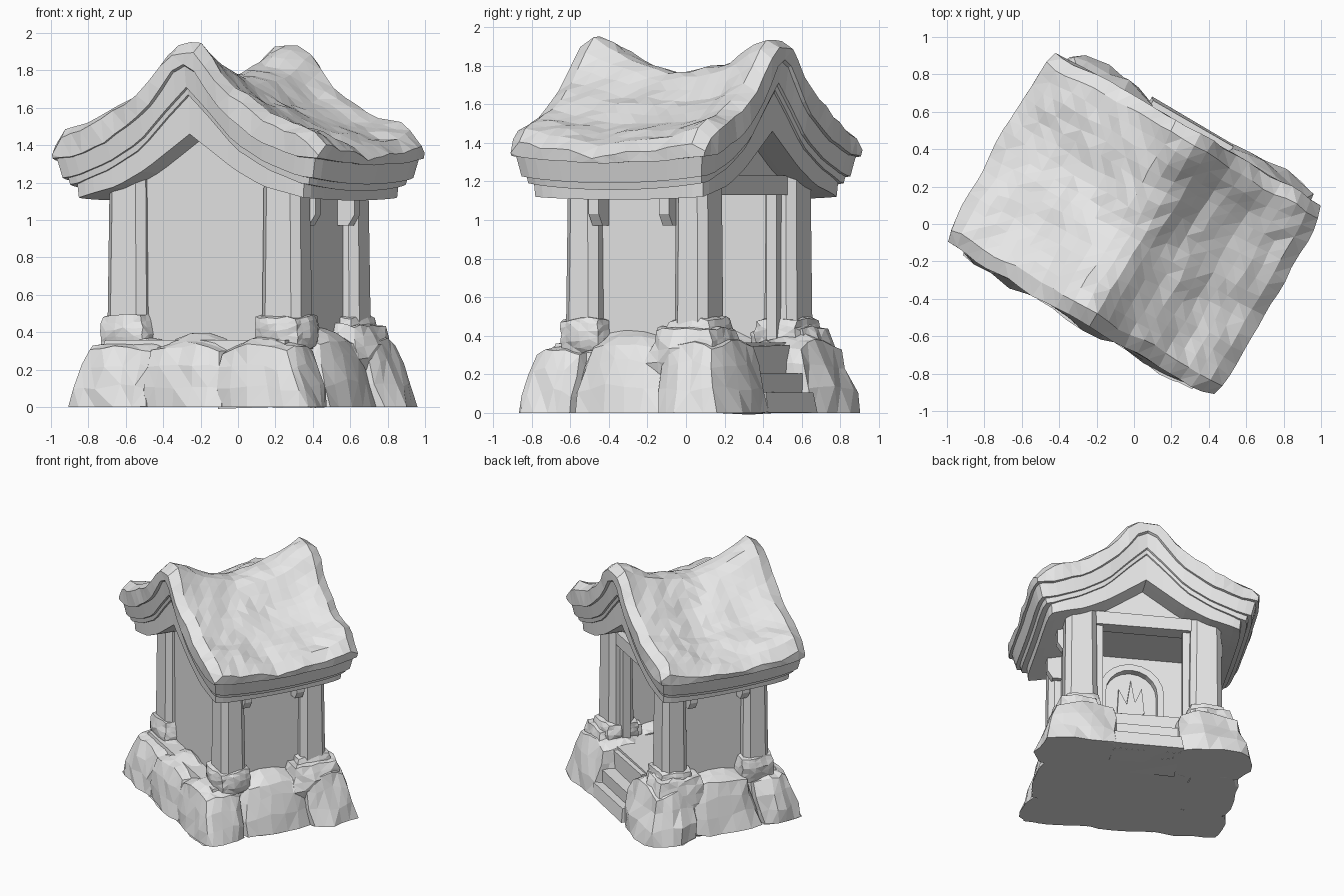
import bpy, bmesh, math, random
from mathutils import Matrix, Vector, noise

random.seed(4)
if "Cube" in bpy.data.objects:
    bpy.data.objects.remove(bpy.data.objects["Cube"])

stone_grey = bpy.data.materials.new("stone_grey")
stone_grey.use_nodes = True
stone_grey.diffuse_color = (0.8, 0.8, 0.8, 1)
stone_grey.node_tree.nodes["Principled BSDF"].inputs["Base Color"].default_value = (0.8, 0.8, 0.8, 1)

# The whole shrine is turned on its base; parts are built square to its own axes
TURN = Matrix.Rotation(math.radians(-30), 4, 'Z')


def finish(name, bm):
    bmesh.ops.recalc_face_normals(bm, faces=bm.faces)
    bm.transform(TURN)
    mesh = bpy.data.meshes.new(name)
    bm.to_mesh(mesh)
    bm.free()
    mesh.materials.append(stone_grey)
    obj = bpy.data.objects.new(name, mesh)
    bpy.context.collection.objects.link(obj)
    return obj


def curve(points):
    """Piecewise linear height over distance from the ridge."""
    def height(x):
        x = abs(x)
        for (a, h), (b, k) in zip(points, points[1:]):
            if x <= b:
                return h + (k - h) * (x - a) / (b - a)
        return points[-1][1]
    return height


def box(name, centre, size, taper=1.0, wobble=0.0, chamfer=0.0):
    bm = bmesh.new()
    bmesh.ops.create_cube(bm, size=1)
    for v in bm.verts:
        s = taper if v.co.z > 0 else 1
        v.co = Vector((v.co.x * size[0] * s, v.co.y * size[1] * s, v.co.z * size[2])) + Vector(centre)
        v.co += Vector([random.uniform(-wobble, wobble) for _ in range(3)])
    if chamfer:
        upright = [e for e in bm.edges if abs(e.verts[0].co.z - e.verts[1].co.z) > size[2] / 2]
        bmesh.ops.bevel(bm, geom=upright, offset=chamfer, segments=1, affect='EDGES')
    return finish(name, bm)


def prism(name, outline, y0, y1):
    bm = bmesh.new()
    face = bm.faces.new([bm.verts.new((x, y0, z)) for x, z in outline])
    out = bmesh.ops.extrude_face_region(bm, geom=[face])["geom"]
    for v in out:
        if isinstance(v, bmesh.types.BMVert):
            v.co.y = y1
    return finish(name, bm)


def rock(name, centre, half, rough=0.03, lean=0.0):
    """Rounded boulder; lean draws it towards the shrine's middle with height."""
    bm = bmesh.new()
    bmesh.ops.create_cube(bm, size=2)
    bmesh.ops.subdivide_edges(bm, edges=bm.edges[:], cuts=4, use_grid_fill=True)
    for v in bm.verts:
        p = v.co.lerp(v.co.normalized() * 1.2, 0.5)
        p = Vector((p.x * half[0], p.y * half[1], p.z * half[2])) + Vector(centre)
        p += noise.noise_vector(p * 6) * rough
        p += Vector([random.uniform(-1, 1) for _ in range(3)]) * rough * 0.3
        p.z = max(p.z, 0)
        p.xy *= 1 - lean * p.z
        v.co = p
    bmesh.ops.triangulate(bm, faces=[f for f in bm.faces if f.calc_center_median().z > 0.01])
    return finish(name, bm)


def slab(name, hx, hy, top, bottom, foot=1.0, rough=0.0, nx=24, ny=16):
    """Closed roof layer between two height functions of x and t (-1..1 along the ridge)."""
    bm = bmesh.new()
    grids = []
    for fn, amount, shrink in ((top, rough, 1), (bottom, rough * 0.3, foot)):
        grid = []
        for i in range(nx + 1):
            row = []
            for j in range(ny + 1):
                s, t = 2 * i / nx - 1, 2 * j / ny - 1
                corner = (1 - 0.03 * (s * t) ** 8) * shrink
                p = Vector((s * hx * corner, t * hy * corner, fn(s * hx, t)))
                p += noise.noise_vector(p * 5) * amount
                p.z += random.uniform(-0.3, 0.3) * amount
                row.append(bm.verts.new(p))
            grid.append(row)
        grids.append(grid)
    for g in grids:
        for i in range(nx):
            for j in range(ny):
                bm.faces.new((g[i][j], g[i + 1][j], g[i + 1][j + 1], g[i][j + 1]))
    a, b = grids
    for i in range(nx):
        for j in (0, ny):
            bm.faces.new((a[i][j], a[i + 1][j], b[i + 1][j], b[i][j]))
    for j in range(ny):
        for i in (0, nx):
            bm.faces.new((a[i][j], a[i][j + 1], b[i][j + 1], b[i][j]))
    if rough:
        bmesh.ops.triangulate(bm, faces=bm.faces[:])
    return finish(name, bm)


# Roof: sagging thatch with upturned ends over three stepped trim boards
ridge_end = curve([(0, 1.955), (0.09, 1.94), (0.16, 1.86), (0.27, 1.73), (0.5, 1.58), (0.72, 1.515), (0.84, 1.475)])
ridge_mid = curve([(0, 1.775), (0.08, 1.765), (0.16, 1.715), (0.27, 1.63), (0.5, 1.49), (0.72, 1.42), (0.84, 1.4)])
under = curve([(0, 1.83), (0.08, 1.79), (0.15, 1.69), (0.24, 1.58), (0.47, 1.42), (0.7, 1.34), (0.84, 1.33)])
board = curve([(0, 1.71), (0.12, 1.6), (0.3, 1.42), (0.5, 1.31), (0.72, 1.235), (0.84, 1.225)])
soffit = curve([(0, 1.46), (0.28, 1.27), (0.46, 1.18), (0.72, 1.12)])


def sag(x, t):
    return (0.035 + 0.12 * max(0, 1 - abs(x) / 0.4)) * (1 - t * t)


def thatch_top(x, t):
    w = min(1, abs(t) * 1.15) ** 2
    roll = 0.055 * abs(t) ** 16 + 0.06 * (abs(x) / 0.84) ** 16
    return ridge_mid(x) * (1 - w) + ridge_end(x) * w - roll


def lowered(profile, drop):
    return lambda x, t: profile(x) - drop - sag(x, t)


slab("thatch_roof", 0.845, 0.595, thatch_top, lowered(under, 0), 0.995, 0.025)
slab("upper_trim", 0.825, 0.575, lowered(under, -0.01), lowered(board, 0), 0.965)
slab("middle_trim", 0.775, 0.545, lowered(board, -0.02), lowered(board, 0.04), 0.98)
slab("lower_trim", 0.725, 0.525, lowered(board, 0), lambda x, t: soffit(x) - 0.015 * (1 - t * t), 0.985)

# Stone base: solid core, then boulders leaning in around it
box("base_core", (0, -0.03, 0.18), (1.26, 0.98, 0.36), 0.88)
LEAN = 0.32
for x in (-0.47, 0, 0.47):
    rock("front_base_stone", (x, -0.44, 0.04), (0.265, 0.175, 0.31), 0.03, LEAN)
for side in (-1, 1):
    rock("side_base_stone", (side * 0.55, 0, 0.06), (0.18, 0.27, 0.34), 0.03, LEAN)
    rock("back_base_stone", (side * 0.5, 0.44, 0.06), (0.27, 0.2, 0.33), 0.03, LEAN)
    rock("stair_boulder", (side * 0.52, 0.35, 0.29), (0.16, 0.2, 0.165), 0.03, 0.1)

# Stairs up to the open side
for top, front in ((0.11, 0.63), (0.21, 0.56), (0.35, 0.47)):
    box("stair_step", (0, front - 0.12, top / 2), (0.5, 0.24, top), 1, 0.01)

# Chamfered corner pillars on stone collars
for sx in (-1, 1):
    for px, py in ((0.475, -0.3), (0.46, 0.345)):
        box("corner_pillar", (sx * px, py, 0.78), (0.245, 0.2, 0.94), 0.92, 0.004, 0.04)
        rock("pillar_collar", (sx * px, py, 0.4), (0.14, 0.135, 0.095), 0.02)

# Walls, gables, floor and ceiling
gable = [(-0.45, 1.2), (-0.28, 1.32), (0, 1.52), (0.28, 1.32), (0.45, 1.2)]
prism("front_wall", [(-0.42, 0.34)] + gable + [(0.42, 0.34)], -0.34, -0.27)
prism("back_gable", gable, 0.3, 0.35)
box("back_lintel", (0, 0.34, 1.18), (0.8, 0.12, 0.1), 1, 0.005)
box("ceiling", (0, 0, 1.2), (0.86, 0.64, 0.04))
box("floor", (0, 0.06, 0.35), (0.86, 0.76, 0.03))
for side in (-1, 1):
    box("side_wall", (side * 0.47, 0.02, 0.77), (0.07, 0.6, 0.9))
    box("door_post", (side * 0.325, 0.34, 0.76), (0.06, 0.06, 0.84))
    # Rafter brackets below the eaves
    for y in (-0.2, 0.22):
        bracket = [(side * a, z) for a, z in ((0.46, 1.16), (0.61, 1.16), (0.61, 1.03), (0.57, 0.97), (0.46, 0.97))]
        prism("eave_bracket", bracket, y - 0.03, y + 0.03)


# Altar wall with an arched niche and a flame relief
def arch(r, z0, z1):
    rim = [(r * math.cos(math.pi * i / 10), z1 + r * math.sin(math.pi * i / 10)) for i in range(11)]
    return [(r, z0)] + rim + [(-r, z0)]


box("altar_wall", (0, -0.18, 0.77), (0.86, 0.05, 0.86))
prism("niche_frame", arch(0.24, 0.36, 0.86) + arch(0.19, 0.36, 0.86)[::-1], -0.16, -0.1)
flame = [(-0.1, 0.72), (-0.08, 0.92), (-0.03, 0.8), (0, 0.98), (0.03, 0.78), (0.09, 0.9), (0.1, 0.7), (0, 0.6)]
prism("flame_relief", flame, -0.16, -0.13)
